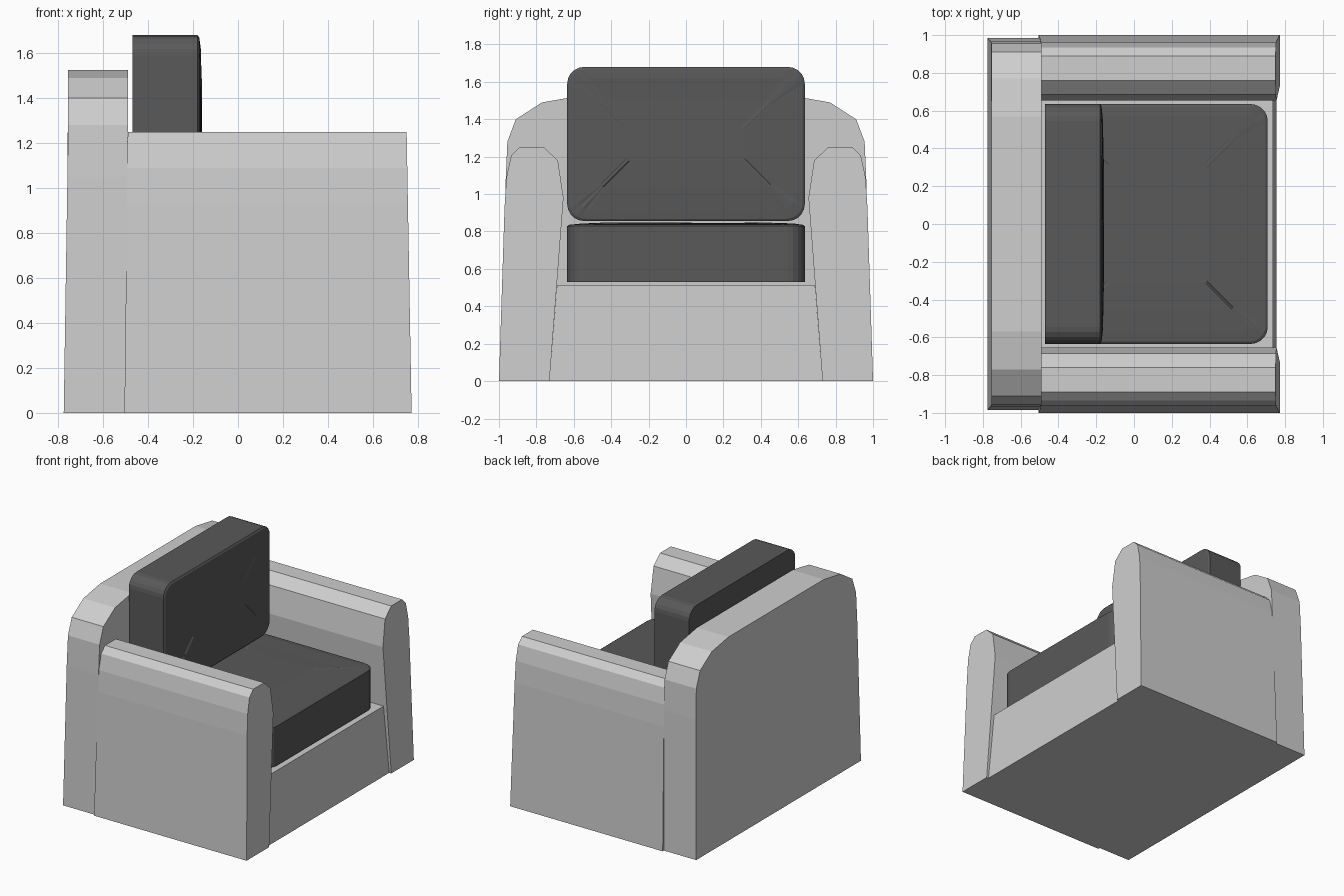
import bpy, bmesh, math, random
from mathutils import Vector

if "Cube" in bpy.data.objects:
    bpy.data.objects.remove(bpy.data.objects["Cube"])
random.seed(4)


def material(name, v):
    m = bpy.data.materials.new(name)
    m.diffuse_color = (v, v, v, 1)
    m.use_nodes = True
    m.node_tree.nodes["Principled BSDF"].inputs["Base Color"].default_value = m.diffuse_color
    return m


LIGHT = material("light grey fabric", 0.62)
DARK = material("charcoal fabric", 0.10)


def finish(name, bm, mat):
    bmesh.ops.recalc_face_normals(bm, faces=bm.faces)
    me = bpy.data.meshes.new(name)
    bm.to_mesh(me)
    bm.free()
    me.materials.append(mat)
    ob = bpy.data.objects.new(name, me)
    bpy.context.collection.objects.link(ob)
    return ob


def bridge(bm, a, b):
    n = len(a)
    for i in range(n):
        bm.faces.new((a[i], a[(i + 1) % n], b[(i + 1) % n], b[i]))


def slab(name, profile, x_back, x_front):
    """Side profile (y, z) extruded along x; end planes lean with height."""
    bm = bmesh.new()
    loops = [[bm.verts.new((f(z), y, z)) for y, z in profile] for f in (x_back, x_front)]
    bridge(bm, *loops)
    for loop in loops:
        bm.faces.new(loop)
    return finish(name, bm, LIGHT)


def lean(bottom, top, height):
    return lambda z: bottom + (top - bottom) * min(z / height, 1)


seam = lean(-0.505, -0.49, 1.25)

# Backrest with rounded shoulders
half = [(0.985, 0), (0.965, 1.05), (0.955, 1.28), (0.91, 1.40), (0.77, 1.49), (0.57, 1.525)]
slab("backrest", half + [(-y, z) for y, z in reversed(half)], lean(-0.775, -0.755, 1.28), seam)

# Arms with faceted tops
arm = [(0.73, 0), (1.0, 0), (0.97, 0.93), (0.96, 1.09), (0.935, 1.205), (0.89, 1.25),
       (0.76, 1.25), (0.685, 1.18), (0.655, 0.98)]
for name, s in (("left_arm", 1), ("right_arm", -1)):
    slab(name, [(s * y, z) for y, z in arm], seam, lean(0.772, 0.75, 1.25))

# Seat base between the arms
slab("seat_base", [(-0.73, 0), (0.73, 0), (0.69, 0.515), (-0.69, 0.515)],
     seam, lean(0.755, 0.735, 0.515))


def rounded_rect(hu, hv, r, seg=5):
    pts = []
    for k, (su, sv) in enumerate(((1, 1), (-1, 1), (-1, -1), (1, -1))):
        for i in range(seg + 1):
            a = math.pi / 2 * (k + i / seg)
            pts.append((su * (hu - r) + r * math.cos(a), sv * (hv - r) + r * math.sin(a)))
    return pts


def cushion(name, center, u, v, n, hu, hv, depth):
    """Rounded block with one slightly puffed, wrinkled face along n."""
    bm = bmesh.new()
    c, u, v, n = (Vector(t) for t in (center, u, v, n))

    def ring(inset, h, noise=0.0):
        pts = rounded_rect(hu - inset, hv - inset, max(0.09 - inset * 0.5, 0.02))
        return [bm.verts.new(c + u * a + v * b + n * (h + random.uniform(-noise, noise)))
                for a, b in pts]

    rings = [ring(0, 0), ring(0, depth), ring(0.012, depth + 0.008),
             ring(0.06, depth + 0.013, 0.002), ring(0.18, depth + 0.016, 0.003),
             ring(0.32, depth + 0.018, 0.003)]
    for a, b in zip(rings, rings[1:]):
        bridge(bm, a, b)
    bm.faces.new(rings[0])
    bm.faces.new(rings[-1])
    return finish(name, bm, DARK)


# Loose cushions
cushion("seat_cushion", (0.12, 0, 0.53), (1, 0, 0), (0, 1, 0), (0, 0, 1), 0.588, 0.635, 0.298)
cushion("back_cushion", (-0.47, 0, 1.268), (0, 1, 0), (0, 0, 1), (1, 0, 0), 0.635, 0.412, 0.29)
